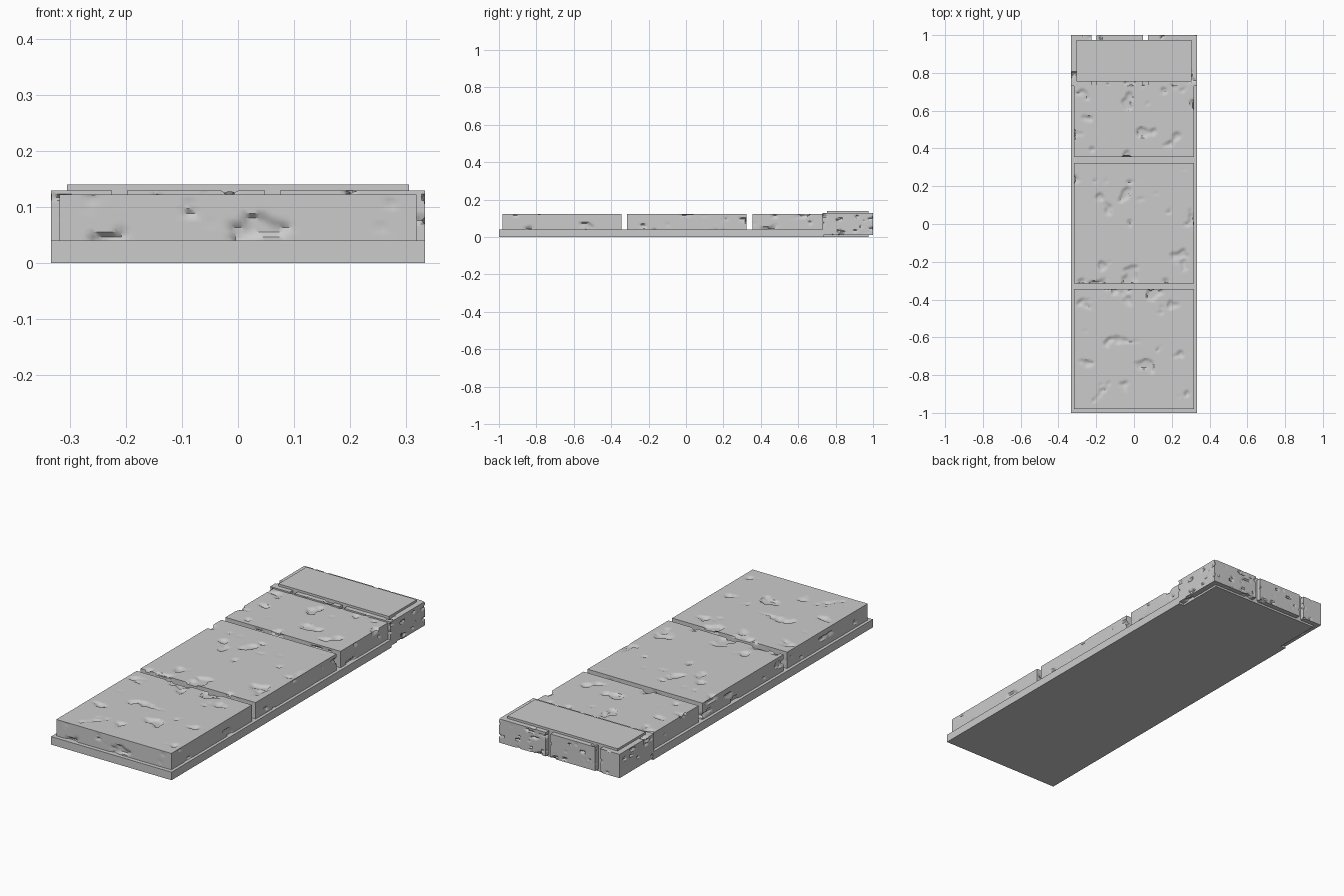
import bpy
import bmesh
from mathutils import Vector, noise

if "Cube" in bpy.data.objects:
    bpy.data.objects.remove(bpy.data.objects["Cube"], do_unlink=True)

stone = bpy.data.materials.new("grey stone")
stone.use_nodes = True
GREY = (0.6, 0.6, 0.6, 1)
stone.diffuse_color = GREY
stone.node_tree.nodes["Principled BSDF"].inputs["Base Color"].default_value = GREY


def smoothstep(a, b, t):
    t = min(max((t - a) / (b - a), 0), 1)
    return t * t * (3 - 2 * t)


def box(name, lo, hi, cell=0):
    """Axis-aligned block; a cell size divides it into an even grid."""
    lo, hi = Vector(lo), Vector(hi)
    bm = bmesh.new()
    bmesh.ops.create_cube(bm, size=1)
    for v in bm.verts:
        v.co = Vector((lo[i] if v.co[i] < 0 else hi[i]) for i in range(3))
    if cell:
        for i in range(3):
            cuts = round((hi[i] - lo[i]) / cell) - 1
            along = [e for e in bm.edges
                     if abs(e.verts[0].co[i] - e.verts[1].co[i]) > cell * 2]
            bmesh.ops.subdivide_edges(bm, edges=along, cuts=cuts, use_grid_fill=True)
    mesh = bpy.data.meshes.new(name)
    bm.to_mesh(mesh)
    bm.free()
    mesh.materials.append(stone)
    obj = bpy.data.objects.new(name, mesh)
    bpy.context.collection.objects.link(obj)
    return obj


def worn_block(name, lo, hi, cell, scale, depth, seed):
    """Block whose faces are pitted and whose edges are chipped by noise."""
    obj = box(name, lo, hi, cell)
    offset = Vector((seed * 7.3, seed * 3.1, seed * 5.7))
    for v in obj.data.vertices:
        p = v.co.copy()
        push = Vector()
        for i in range(3):
            push[i] = (abs(p[i] - lo[i]) < 1e-4) - (abs(p[i] - hi[i]) < 1e-4)
        # Pits lie flat along the beds of the stone
        q = Vector((p.x, p.y, p.z * 2.5)) * scale + offset
        n = noise.noise(q) + 0.3 * noise.noise(q * 2.3)
        v.co = p + push * depth * smoothstep(0.36, 0.58, n)
    bpy.ops.object.select_all(action="DESELECT")
    obj.select_set(True)
    bpy.context.view_layer.objects.active = obj
    bpy.ops.object.shade_smooth_by_angle(angle=0.6)
    return obj


# Plain foundation and the raised cap running through the end blocks
box("foundation", (-0.333, -1, 0), (0.333, 0.735, 0.04))
box("end_cap_core", (-0.305, 0.72, 0), (0.305, 0.755, 0.115))
box("end_cap", (-0.305, 0.755, 0), (0.305, 0.975, 0.14))

# Three worn paving slabs
for k, (front, back) in enumerate([(-0.98, -0.345), (-0.315, 0.323), (0.355, 0.735)]):
    worn_block(f"paving_slab_{k + 1}", (-0.318, front, 0.03), (0.318, back, 0.122),
               0.0085, 13, 0.009, k + 1)

# Worn blocks wrapping the raised end
for k, (left, right) in enumerate([(-0.333, -0.225), (-0.198, 0.048), (0.075, 0.333)]):
    worn_block(f"end_block_{k + 1}", (left, 0.73, 0.01), (right, 1, 0.129),
               0.006, 24, 0.008, k + 5)
